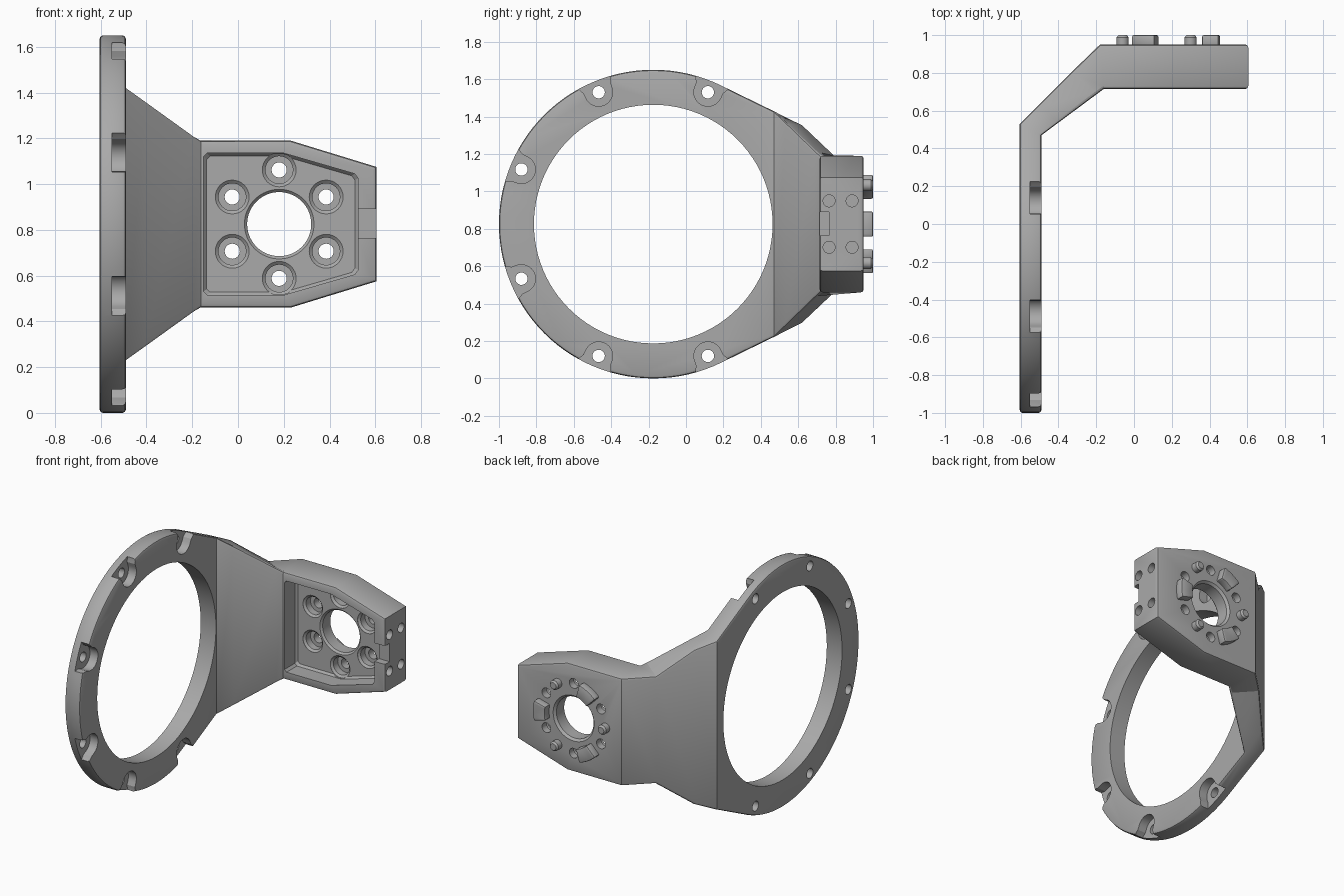
import bpy, bmesh
from math import cos, sin, pi, radians, tan

cube = bpy.data.objects.get("Cube")
if cube:
    bpy.data.objects.remove(cube, do_unlink=True)

grey = bpy.data.materials.new("satin grey")
grey.use_nodes = True
GREY = (0.4, 0.4, 0.4, 1)
grey.diffuse_color = GREY
grey.node_tree.nodes["Principled BSDF"].inputs["Base Color"].default_value = GREY

CZ = 0.825                      # mirror height of the whole bracket
RING_Y, RING_R = -0.175, 0.825  # ring centre and outer radius
HUB_X = 0.18                    # centre of the bolt circle on the head


def add_object(name, bm):
    bmesh.ops.recalc_face_normals(bm, faces=bm.faces)
    mesh = bpy.data.meshes.new(name)
    bm.to_mesh(mesh)
    bm.free()
    mesh.materials.append(grey)
    ob = bpy.data.objects.new(name, mesh)
    bpy.context.collection.objects.link(ob)
    return ob


def place(u, v, t, axis):
    return (t, u, v) if axis == "x" else (u, t, v)


def loft(name, rings, bevel=0):
    """Solid through a list of equal point loops, capped at both ends."""
    bm = bmesh.new()
    loops = [[bm.verts.new(p) for p in ring] for ring in rings]
    n = len(loops[0])
    bm.faces.new(loops[0])
    bm.faces.new(loops[-1])
    for a, b in zip(loops, loops[1:]):
        for i in range(n):
            j = (i + 1) % n
            bm.faces.new((a[i], a[j], b[j], b[i]))
    if bevel:
        bmesh.ops.bevel(bm, geom=bm.faces[1].edges[:], offset=bevel, segments=2,
                        profile=0.5, affect="EDGES")
    return add_object(name, bm)


def prism(name, outline, t0, t1, axis, bevel=0):
    return loft(name, [[place(u, v, t, axis) for u, v in outline] for t in (t0, t1)], bevel)


def lathe(name, u, v, profile, axis, n=32):
    return loft(name, [[place(u + r * cos(2 * pi * i / n), v + r * sin(2 * pi * i / n), t, axis)
                        for i in range(n)] for r, t in profile])


def activate(ob):
    bpy.ops.object.select_all(action="DESELECT")
    ob.select_set(True)
    bpy.context.view_layer.objects.active = ob


def cut(target, cutter):
    cutter.hide_render = True
    mod = target.modifiers.new("cut", "BOOLEAN")
    mod.operation, mod.solver, mod.object = "DIFFERENCE", "EXACT", cutter
    activate(target)
    bpy.ops.object.modifier_apply(modifier=mod.name)
    bpy.data.objects.remove(cutter, do_unlink=True)


# Body: a folded plate, given as matching front and back outlines
TANGENT = radians(64)


def tangent_half(y):
    return RING_R * sin(TANGENT) - (y - RING_Y - RING_R * cos(TANGENT)) / tan(TANGENT)


def front_arm(t):
    h = tangent_half(0.47)
    return (-0.49 + 0.33 * t, 0.47 + 0.245 * t, h + (0.365 - h) * t)


front_half = [front_arm(t) for t in (0, 0.27, 0.91, 1)]
front_half += [(0.23, 0.715, 0.365), (0.605, 0.715, 0.25)]
back_half = [(-0.605, 0.53, tangent_half(0.53)), (-0.505, 0.63, tangent_half(0.63)),
             (-0.335, 0.80, 0.365), (-0.18, 0.95, 0.365),
             (0.23, 0.95, 0.365), (0.605, 0.95, 0.25)]
ARC = 73


def outline(half, x):
    pts = []
    for i in range(ARC):
        a = TANGENT + (2 * pi - 2 * TANGENT) * i / (ARC - 1)
        pts.append((x, RING_Y + RING_R * cos(a), CZ + RING_R * sin(a)))
    pts += [(px, py, CZ - h) for px, py, h in half]
    pts += [(px, py, CZ + h) for px, py, h in reversed(half)]
    return pts


bm = bmesh.new()
front = [bm.verts.new(p) for p in outline(front_half, -0.49)]
back = [bm.verts.new(p) for p in outline(back_half, -0.605)]
N = len(front)
rim = []
for side in (front, back):
    bm.faces.new([side[-1]] + side[:ARC + 1])
    for k in range(3):
        bm.faces.new((side[ARC + k], side[ARC + k + 1], side[N - 2 - k], side[N - 1 - k]))
    bm.faces.new(side[ARC + 3:N - 3])
for i in range(N):
    j = (i + 1) % N
    bm.faces.new((front[i], front[j], back[j], back[i]))
    rim += [bm.edges.get((s[i], s[j])) for s in (front, back)]
bmesh.ops.recalc_face_normals(bm, faces=bm.faces)
bmesh.ops.bevel(bm, geom=rim, offset=0.015, segments=2, profile=0.5,
                affect="EDGES", clamp_overlap=True)
body = add_object("bracket_body", bm)

# Large ring opening
cut(body, lathe("ring_opening", RING_Y, CZ, [(0.638, -0.8), (0.638, -0.3)], "x", 96))

# Ring screw seats, open to the outer edge, with through holes
for k in range(6):
    a = radians(67.5 + 45 * k)
    c, s = cos(a), sin(a)
    seat = [(0.075 * cos(b), 0.075 * sin(b)) for b in (pi / 2 + pi * i / 16 for i in range(17))]
    seat += [(0.025, -0.076), (0.05, -0.09), (0.12, -0.115),
             (0.12, 0.115), (0.05, 0.09), (0.025, 0.076)]
    pts = [(RING_Y + (0.763 + p) * c - q * s, CZ + (0.763 + p) * s + q * c) for p, q in seat]
    cut(body, prism("screw_seat", pts, -0.55, -0.4, "x"))
    cut(body, lathe("screw_hole", RING_Y + 0.763 * c, CZ + 0.763 * s,
                    [(0.033, -0.7), (0.033, -0.5)], "x"))

# Pocket in the head, with a narrowed floor edge
pocket = [(-0.15, 0.295), (-0.135, 0.31), (0.2, 0.31), (0.51, 0.22), (0.525, 0.2)]
pocket += [(x, -z) for x, z in reversed(pocket)]


def pocket_loop(y, inset):
    return [(HUB_X + (x - HUB_X) * (1 - inset), y, CZ + z * (1 - inset)) for x, z in pocket]


cut(body, loft("pocket", [pocket_loop(0.6, 0), pocket_loop(0.825, 0), pocket_loop(0.84, 0.04)]))

# Central hub hole with chamfered rims
cut(body, lathe("hub_hole", HUB_X, CZ, [(0.152, 0.8), (0.152, 0.84), (0.14, 0.852), (0.14, 0.935),
                                        (0.155, 0.951), (0.155, 1.1)], "y", 64))

# Counterbored bolt holes around the hub
for k in range(6):
    a = radians(30 + 60 * k)
    cut(body, lathe("bolt_hole", HUB_X + 0.237 * cos(a), CZ + 0.237 * sin(a),
                    [(0.074, 0.83), (0.074, 0.841), (0.06, 0.853), (0.06, 0.9),
                     (0.033, 0.9), (0.033, 1.1)], "y"))

# Notch and blind holes in the end face
cut(body, prism("end_notch", [(0.5, 0.765), (0.7, 0.765), (0.7, 0.89), (0.5, 0.89)],
                0.6, 0.765, "y"))
for y in (0.765, 0.888):
    for z in (-0.124, 0.124):
        cut(body, lathe("end_hole", y, CZ + z, [(0.032, 0.54), (0.032, 0.7)], "x", 24))

# Alternating drive keys and locating pins on the back
parts = [body]
for k in range(3):
    a = radians(120 * k)
    steps = [a + radians(14.5) * (i / 4 - 1) for i in range(9)]
    sector = [(HUB_X + 0.275 * cos(b), CZ + 0.275 * sin(b)) for b in steps]
    sector += [(HUB_X + 0.185 * cos(b), CZ + 0.185 * sin(b)) for b in reversed(steps)]
    bm_key = prism("drive_key_%d" % (k + 1), sector, 0.94, 1.0, "y")
    parts.append(bm_key)
    b = a + pi / 3
    parts.append(lathe("locating_pin_%d" % (k + 1), HUB_X + 0.24 * cos(b), CZ + 0.24 * sin(b),
                       [(0.032, 0.94), (0.032, 0.988), (0.022, 1.0)], "y", 24))

# Soft edges on the keys, smooth curved walls everywhere
for ob in parts:
    activate(ob)
    if ob.name.startswith("drive_key"):
        mod = ob.modifiers.new("edge", "BEVEL")
        mod.width, mod.segments = 0.008, 2
        mod.limit_method, mod.angle_limit = "ANGLE", radians(40)
        bpy.ops.object.modifier_apply(modifier=mod.name)
    bpy.ops.object.shade_smooth_by_angle(angle=radians(25))
